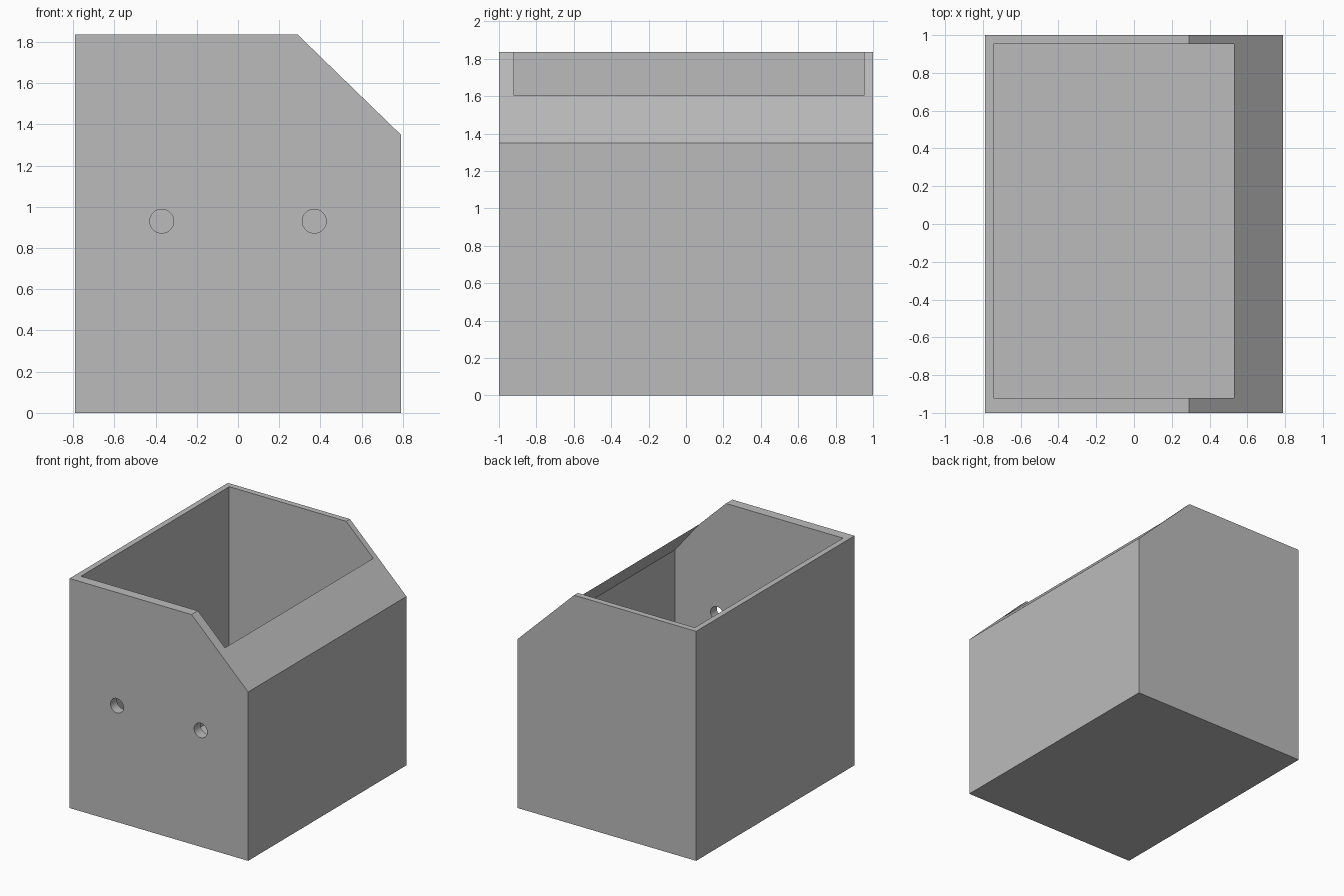
import bpy, bmesh, math

if "Cube" in bpy.data.objects:
    bpy.data.objects.remove(bpy.data.objects["Cube"])

grey = bpy.data.materials.new("plain grey")
grey.diffuse_color = (0.5, 0.5, 0.5, 1)
grey.use_nodes = True
grey.node_tree.nodes["Principled BSDF"].inputs["Base Color"].default_value = grey.diffuse_color


def prism(name, profile, y0, y1):
    """Extrude an x-z profile along y."""
    bm = bmesh.new()
    face = bm.faces.new([bm.verts.new((x, y0, z)) for x, z in profile])
    new = bmesh.ops.extrude_face_region(bm, geom=[face])["geom"]
    bmesh.ops.translate(bm, vec=(0, y1 - y0, 0),
                        verts=[v for v in new if isinstance(v, bmesh.types.BMVert)])
    bmesh.ops.recalc_face_normals(bm, faces=bm.faces)
    mesh = bpy.data.meshes.new(name)
    bm.to_mesh(mesh)
    bm.free()
    mesh.materials.append(grey)
    obj = bpy.data.objects.new(name, mesh)
    bpy.context.collection.objects.link(obj)
    return obj


def cut(target, cutter):
    mod = target.modifiers.new(cutter.name, 'BOOLEAN')
    mod.operation = 'DIFFERENCE'
    mod.solver = 'EXACT'
    mod.object = cutter
    cutter.hide_render = True
    cutter.hide_set(True)


# Outer shell with one sloped top edge
box = prism("box", [(-0.79, 0), (0.79, 0), (0.79, 1.35), (0.29, 1.835), (-0.79, 1.835)], -1, 1)

# Hollow inside, its slope meeting the outer slope in a thin lip
cavity = prism("cavity_cutter", [(-0.745, 0.05), (0.74, 0.05), (0.74, 1.345),
                                 (0.53, 1.602), (0.24, 1.957), (-0.745, 1.957)], -0.92, 0.953)
cut(box, cavity)

# Two screw holes through the front wall
for side, x in (("left", -0.37), ("right", 0.37)):
    circle = [(x + 0.058 * math.cos(i * math.tau / 32), 0.93 + 0.058 * math.sin(i * math.tau / 32))
              for i in range(32)]
    cut(box, prism(side + "_hole_cutter", circle, -1.1, -0.8))

# Smooth hole walls, sharp box edges
bpy.context.view_layer.objects.active = box
box.select_set(True)
bpy.ops.object.shade_smooth_by_angle(angle=math.radians(30))
